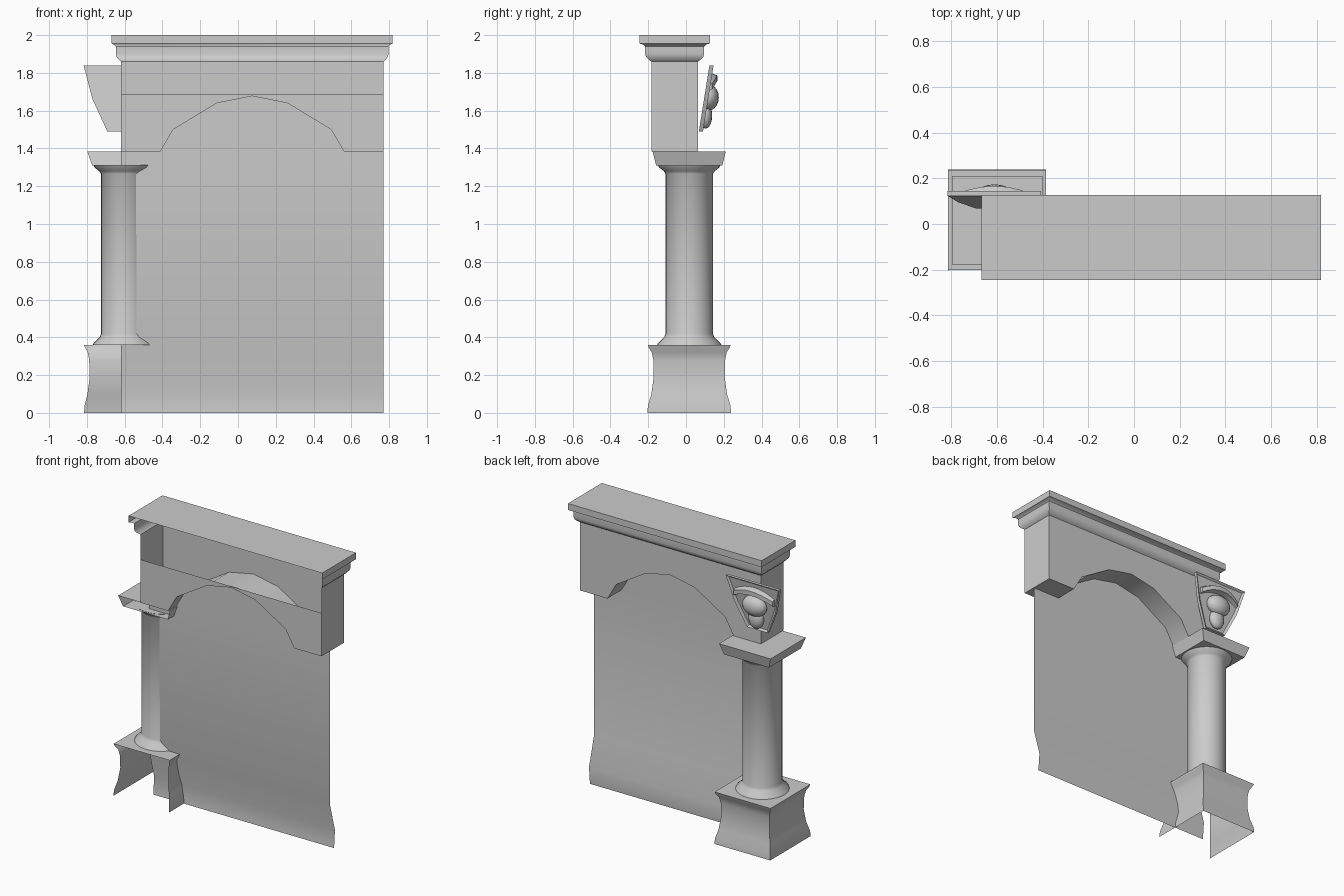
import bpy, bmesh, math
from mathutils import Vector

if "Cube" in bpy.data.objects:
    bpy.data.objects.remove(bpy.data.objects["Cube"], do_unlink=True)

stone = bpy.data.materials.new("grey_stone")
stone.use_nodes = True
stone.diffuse_color = (0.6, 0.6, 0.6, 1)
stone.node_tree.nodes["Principled BSDF"].inputs["Base Color"].default_value = (0.6, 0.6, 0.6, 1)


def finish(name, bm, angle=35):
    """Turn a bmesh into a shaded object."""
    bmesh.ops.remove_doubles(bm, verts=bm.verts, dist=0.0005)
    bmesh.ops.recalc_face_normals(bm, faces=bm.faces)
    mesh = bpy.data.meshes.new(name)
    bm.to_mesh(mesh)
    bm.free()
    mesh.materials.append(stone)
    ob = bpy.data.objects.new(name, mesh)
    bpy.context.collection.objects.link(ob)
    bpy.ops.object.select_all(action='DESELECT')
    ob.select_set(True)
    bpy.context.view_layer.objects.active = ob
    bpy.ops.object.shade_smooth_by_angle(angle=math.radians(angle))
    return ob


def face(bm, pts):
    return bm.faces.new([bm.verts.new(p) for p in pts])


def open_block(bm, cx, cy, rings, sides=(1, 2, 3), top=False, bottom=False):
    """Stack of rectangles (half x, half y, z); side 0 is the open front."""
    loops = [[bm.verts.new((cx + sx * hx, cy + sy * hy, z))
              for sx, sy in ((-1, -1), (1, -1), (1, 1), (-1, 1))] for hx, hy, z in rings]
    for a, b in zip(loops, loops[1:]):
        for i in sides:
            j = (i + 1) % 4
            bm.faces.new((a[i], a[j], b[j], b[i]))
    if top:
        bm.faces.new(loops[-1])
    if bottom:
        bm.faces.new(loops[0])


COL_X, COL_Y = -0.6, 0.017
BEAM_X, BEAM_Y = 0.075, -0.06
HALF, DEPTH = 0.695, 0.123
SPRING, CROWN = 1.385, 1.685

# Pedestal with waisted walls, open at the front
bm = bmesh.new()
open_block(bm, COL_X, COL_Y, [(.215, .222, 0), (.212, .218, .04), (.197, .2, .1),
           (.185, .188, .19), (.188, .19, .28), (.195, .198, .32),
           (.21, .214, .345), (.215, .219, .36)], top=True)
finish("pedestal", bm)

# Round column with flared ends
bm = bmesh.new()
profile = [(.17, .36), (.165, .37), (.133, .4), (.125, .42),
           (.125, 1.265), (.135, 1.28), (.16, 1.3), (.165, 1.312)]
ring = [bm.verts.new((COL_X + r, COL_Y, z)) for r, z in profile]
edges = [bm.edges.new(p) for p in zip(ring, ring[1:])]
bmesh.ops.spin(bm, geom=ring + edges, cent=(COL_X, COL_Y, 0), axis=(0, 0, 1),
               angle=math.tau, steps=28)
finish("column", bm, 50)

# Capital slab
bm = bmesh.new()
open_block(bm, COL_X, COL_Y, [(.172, .175, 1.31), (.198, .194, SPRING)], top=True, bottom=True)
finish("capital", bm)

# Beam with an arched opening
half_arch = [(.485, SPRING), (.418, 1.5), (.187, 1.64), (0, 1.677)]
arch = [(BEAM_X - x, z) for x, z in half_arch]
arch += [(BEAM_X + x, z) for x, z in half_arch[-2::-1]]
left, right = BEAM_X - HALF, BEAM_X + HALF
front, back = BEAM_Y - DEPTH, BEAM_Y + DEPTH
under = [(left, SPRING)] + arch + [(right, SPRING)]


def spandrel(bm, y, top):
    for (x0, z0), (x1, z1) in zip(under, under[1:]):
        face(bm, [(x0, y, z0), (x1, y, z1), (x1, y, top), (x0, y, top)])


bm = bmesh.new()
spandrel(bm, front, CROWN)
spandrel(bm, back, 1.86)
for (x0, z0), (x1, z1) in zip(under, under[1:]):
    face(bm, [(x0, front, z0), (x1, front, z1), (x1, back, z1), (x0, back, z0)])
open_block(bm, BEAM_X, BEAM_Y, [(HALF, DEPTH, SPRING), (HALF, DEPTH, 1.86)], sides=(1, 3))
finish("arched_beam", bm, 30)

# Cornice, open at the front
bm = bmesh.new()
open_block(bm, BEAM_X, BEAM_Y, [(HALF, DEPTH, 1.86), (.705, .135, 1.868), (.718, .152, 1.885),
           (.722, .156, 1.9), (.722, .156, 1.94), (.732, .166, 1.95),
           (.744, .186, 1.955), (.744, .186, 2)], top=True)
finish("cornice", bm)

# Thin wall panel filling the arch, bent near the ground
bm = bmesh.new()
bend = [(-.045, 0), (-.035, .12), (-.09, .32), (-.092, SPRING)]
for (y0, z0), (y1, z1) in zip(bend, bend[1:]):
    face(bm, [(left, y0, z0), (right, y0, z0), (right, y1, z1), (left, y1, z1)])
face(bm, [(x, -.092, z) for x, z in arch])
finish("wall_panel", bm, 40)

# Carved shield: tilted outline with a sunken field
C = -0.612


def lean(z):
    return 0.068 + (z - 1.49) * 0.16


outline = [(.205, 1.838), (.158, 1.66), (.08, 1.49)]
shape = [(C - x, z) for x, z in outline] + [(C + x, z) for x, z in reversed(outline)]
bm = bmesh.new()
plate = face(bm, [(x, lean(z), z) for x, z in shape])
ext = bmesh.ops.extrude_face_region(bm, geom=[plate])
moved = [v for v in ext["geom"] if isinstance(v, bmesh.types.BMVert)]
bmesh.ops.translate(bm, verts=moved, vec=(0, .022, 0))
field = [f for f in ext["geom"] if isinstance(f, bmesh.types.BMFace)]
bmesh.ops.recalc_face_normals(bm, faces=bm.faces)
bmesh.ops.inset_region(bm, faces=field, thickness=.018)
bmesh.ops.translate(bm, verts=field[0].verts, vec=(0, -.012, 0))
finish("shield", bm, 30)

# Curved brow across the shield
bm = bmesh.new()
section = [(.0, -.025), (.035, -.018), (.035, .012), (.0, .025)]
loops = []
for i in range(9):
    t = i / 4 - 1
    z = 1.775 - .045 * t * t
    loops.append([bm.verts.new((C + t * .15, lean(z) + .012 + dy * (1.15 - .6 * t * t), z + dz))
                  for dy, dz in section])
for a, b in zip(loops, loops[1:]):
    for i in range(4):
        j = (i + 1) % 4
        bm.faces.new((a[i], a[j], b[j], b[i]))
bm.faces.new(loops[0])
bm.faces.new(loops[-1])
finish("shield_brow", bm)

# Rounded boss and the tapering tongue below it
for name, size, z, push in (("shield_boss", (.09, .055, .07), 1.67, .022),
                            ("shield_tongue", (.055, .035, .07), 1.575, .022)):
    bm = bmesh.new()
    bmesh.ops.create_uvsphere(bm, u_segments=16, v_segments=10, radius=1)
    bmesh.ops.scale(bm, verts=bm.verts, vec=size)
    bmesh.ops.translate(bm, verts=bm.verts, vec=Vector((C, lean(z) + push, z)))
    bmesh.ops.bisect_plane(bm, geom=bm.verts[:] + bm.edges[:] + bm.faces[:],
                           plane_co=(C, lean(z) + .005, z), plane_no=(0, 1, -.16),
                           clear_inner=True)
    finish(name, bm, 60)
